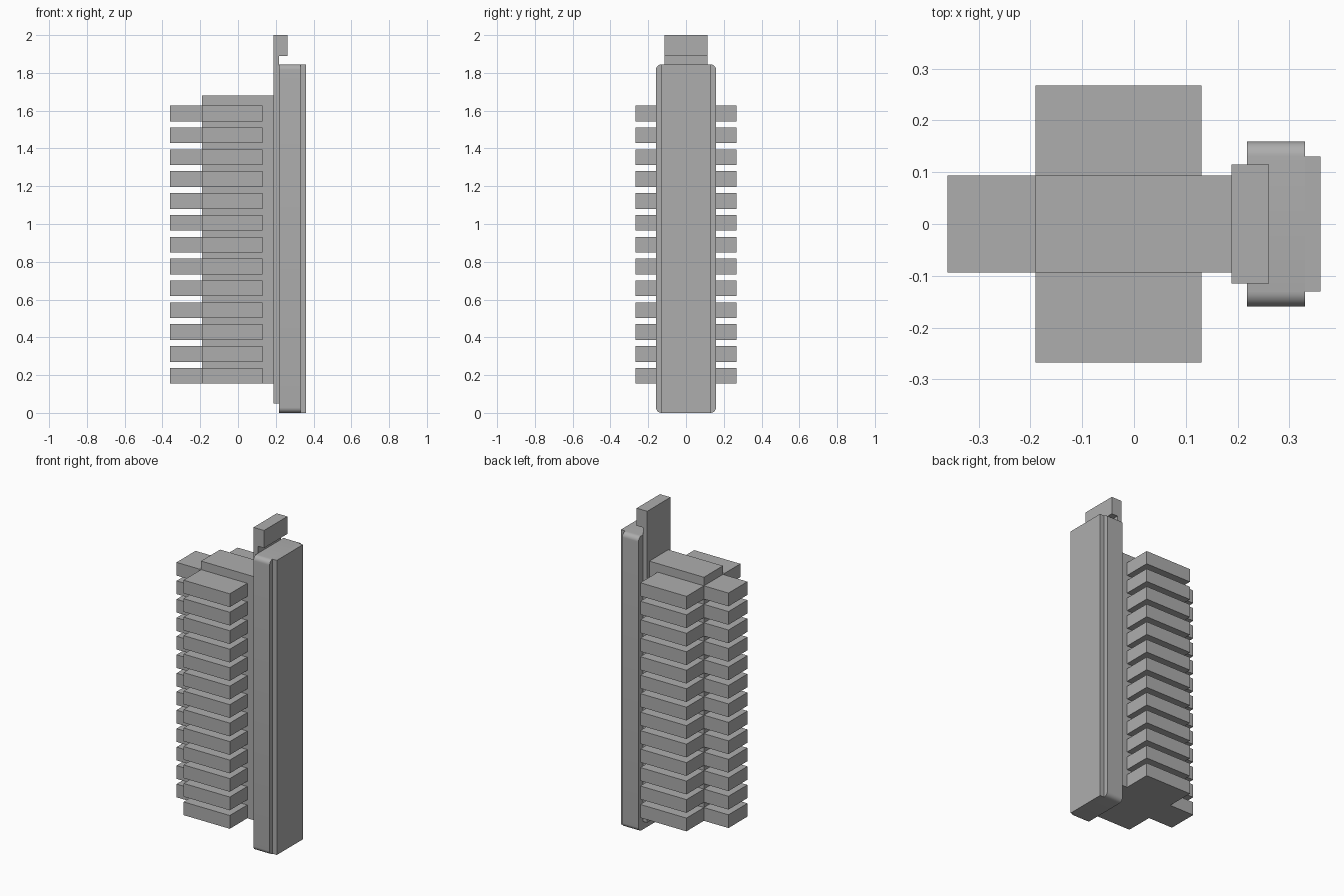
import bpy
import bmesh
from math import sin, cos, pi

if "Cube" in bpy.data.objects:
    bpy.data.objects.remove(bpy.data.objects["Cube"], do_unlink=True)

grey = bpy.data.materials.new("plain grey")
grey.use_nodes = True
colour = (0.42, 0.42, 0.42, 1)
grey.diffuse_color = colour
grey.node_tree.nodes["Principled BSDF"].inputs["Base Color"].default_value = colour


def prism(name, points, depth):
    """Extrude a closed outline along the depth vector."""
    bm = bmesh.new()
    face = bm.faces.new([bm.verts.new(p) for p in points])
    grown = bmesh.ops.extrude_face_region(bm, geom=[face])["geom"]
    verts = [g for g in grown if isinstance(g, bmesh.types.BMVert)]
    bmesh.ops.translate(bm, verts=verts, vec=depth)
    bmesh.ops.recalc_face_normals(bm, faces=bm.faces)
    mesh = bpy.data.meshes.new(name)
    bm.to_mesh(mesh)
    bm.free()
    mesh.materials.append(grey)
    obj = bpy.data.objects.new(name, mesh)
    bpy.context.scene.collection.objects.link(obj)
    return obj


def box(name, x, y, z):
    outline = [(x[0], y[0], z[0]), (x[1], y[0], z[0]),
               (x[1], y[1], z[0]), (x[0], y[1], z[0])]
    return prism(name, outline, (0, 0, z[1] - z[0]))


def stack(obj):
    """Repeat a fin up the core."""
    mod = obj.modifiers.new("stack", "ARRAY")
    mod.count = 13
    mod.use_relative_offset = False
    mod.use_constant_offset = True
    mod.constant_offset_displace = (0, 0, 0.1157)


# Core column and the fins on three of its sides
BOTTOM, CORE = 0.155, 0.094
fin_z = (BOTTOM, BOTTOM + 0.083)
box("core", (-0.19, 0.188), (-CORE, CORE), (BOTTOM, 1.68))
stack(box("end_fins", (-0.36, -0.19), (-CORE, CORE), fin_z))
stack(box("front_fins", (-0.19, 0.13), (-0.267, -CORE), fin_z))
stack(box("back_fins", (-0.19, 0.13), (CORE, 0.267), fin_z))

# Backing strip whose top folds over into a hook
hook = [(0.188, 0.05), (0.218, 0.05), (0.218, 1.89),
        (0.261, 1.89), (0.261, 2), (0.188, 2)]
prism("hooked_strip", [(x, -0.115, z) for x, z in hook], (0, 0.23, 0))

# Cover slab with rounded corners
TOP, HALF, R = 1.845, 0.159, 0.029
outline = []
for i, (sy, cz) in enumerate([(1, TOP - R), (-1, TOP - R), (-1, R), (1, R)]):
    for k in range(9):
        a = (i + k / 8) * pi / 2
        outline.append((0.218, sy * (HALF - R) + R * cos(a), cz + R * sin(a)))
slab = prism("cover_slab", outline, (0.112, 0, 0))
bpy.context.view_layer.objects.active = slab
slab.select_set(True)
bpy.ops.object.shade_smooth_by_angle()

# Raised outer panel on the slab
box("outer_panel", (0.33, 0.36), (R - HALF, HALF - R), (0, TOP))
